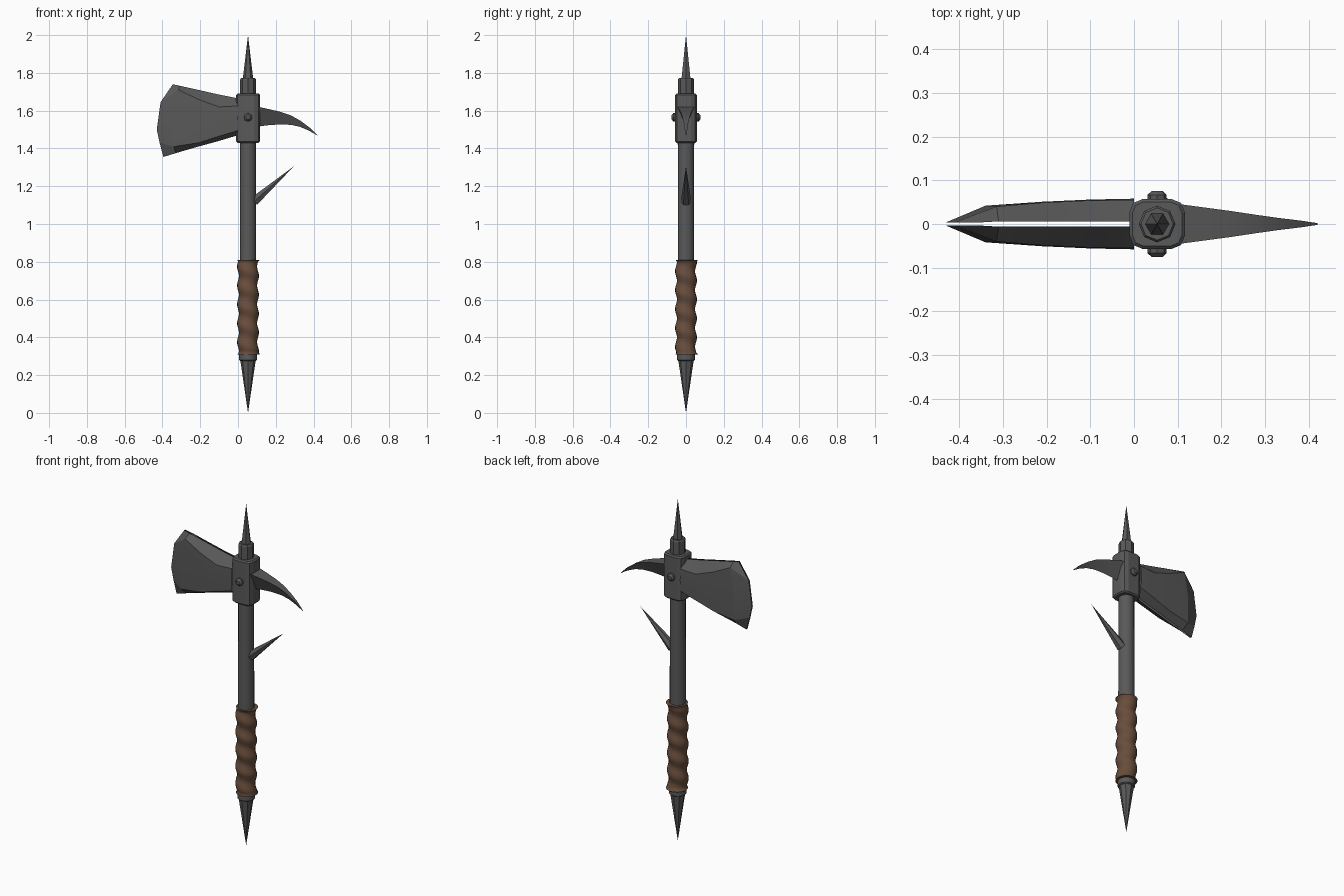
import bpy, bmesh, math
from mathutils import Vector

if "Cube" in bpy.data.objects:
    bpy.data.objects.remove(bpy.data.objects["Cube"])

CX = 0.053  # shaft axis


def make(name, verts, faces, smooth=None):
    me = bpy.data.meshes.new(name)
    me.from_pydata(verts, [], faces)
    bm = bmesh.new()
    bm.from_mesh(me)
    bmesh.ops.recalc_face_normals(bm, faces=bm.faces)
    bm.to_mesh(me)
    bm.free()
    ob = bpy.data.objects.new(name, me)
    bpy.context.collection.objects.link(ob)
    if smooth:
        bpy.ops.object.select_all(action='DESELECT')
        ob.select_set(True)
        bpy.context.view_layer.objects.active = ob
        bpy.ops.object.shade_smooth_by_angle(angle=math.radians(smooth))
    return ob


def loft(name, rings, smooth=None):
    """Skin a list of equal-length closed rings and cap both ends."""
    n = len(rings[0])
    verts = [p for r in rings for p in r]
    faces = [(i * n + j, i * n + (j + 1) % n, (i + 1) * n + (j + 1) % n, (i + 1) * n + j)
             for i in range(len(rings) - 1) for j in range(n)]
    faces += [tuple(range(n)), tuple(range(len(verts) - n, len(verts)))]
    return make(name, verts, faces, smooth)


def turned(name, profile, sides, smooth=None, wave=0.0):
    """Lathe (radius, z) pairs round the shaft axis; wave adds a helical bulge."""
    rings = []
    for r, z in profile:
        ring = []
        for k in range(sides):
            a = math.tau * k / sides
            q = r + wave * math.sin(math.tau * z / 0.1 + a)
            ring.append((CX + q * math.cos(a), q * math.sin(a), z))
        rings.append(ring)
    return loft(name, rings, smooth)


def spike(name, base, tip, r, sides):
    """Pointed cone from base to tip."""
    base, tip = Vector(base), Vector(tip)
    rot = (tip - base).to_track_quat('Z', 'Y')
    ring = [base + rot @ Vector((r * math.cos(math.tau * k / sides),
                                 r * math.sin(math.tau * k / sides), 0)) for k in range(sides)]
    faces = [(k, (k + 1) % sides, sides) for k in range(sides)] + [tuple(range(sides))]
    return make(name, ring + [tip], faces)


# Shaft and its end fittings
turned("shaft", [(0.044, 0.29), (0.042, 1.5)], 20, 40)
turned("top_socket", [(0.042, 1.6), (0.042, 1.765), (0.037, 1.772)], 8)
turned("bottom_ferrule", [(0.041, 0.275), (0.047, 0.28), (0.047, 0.32)], 16, 30)
spike("top_spike", (CX, 0, 1.765), (CX, 0, 2.0), 0.028, 6)
spike("bottom_spike", (CX, 0, 0.28), (CX, 0, 0.0), 0.041, 8)

# Wrapped leather grip
steps = 50
grip_profile = [(0.059 if i in (0, steps) else 0.053, 0.31 + 0.5 * i / steps)
                for i in range(steps + 1)]
grip = turned("grip", grip_profile, 20, 50, wave=0.005)
leather = bpy.data.materials.new("leather")
leather.diffuse_color = (0.14, 0.075, 0.045, 1)
leather.use_nodes = True
leather.node_tree.nodes["Principled BSDF"].inputs["Base Color"].default_value = leather.diffuse_color
grip.data.materials.append(leather)

steel = bpy.data.materials.new("dark_steel")
steel.diffuse_color = (0.10, 0.10, 0.10, 1)
steel.use_nodes = True
steel.node_tree.nodes["Principled BSDF"].inputs["Base Color"].default_value = steel.diffuse_color

# Head collar: bevelled block
bm = bmesh.new()
bmesh.ops.create_cube(bm, size=1)
bmesh.ops.scale(bm, vec=(0.127, 0.114, 0.26), verts=bm.verts)
bmesh.ops.translate(bm, vec=(CX, 0, 1.56), verts=bm.verts)
upright = [e for e in bm.edges if abs(e.verts[0].co.z - e.verts[1].co.z) > 0.1]
bmesh.ops.bevel(bm, geom=upright, offset=0.03, segments=2, profile=0.5, affect='EDGES')
rims = [e for e in bm.edges if abs(e.verts[0].co.z - e.verts[1].co.z) < 1e-4]
bmesh.ops.bevel(bm, geom=rims, offset=0.007, segments=1, affect='EDGES')
me = bpy.data.meshes.new("head_collar")
bm.to_mesh(me)
bm.free()
bpy.context.collection.objects.link(bpy.data.objects.new("head_collar", me))

# Bolt heads on the front and back of the collar
for label, s in (("front", -1), ("back", 1)):
    rings = [[(CX + r * math.cos(math.tau * k / 8), s * y, 1.565 + r * math.sin(math.tau * k / 8))
              for k in range(8)] for r, y in ((0.022, 0.05), (0.022, 0.067), (0.012, 0.076))]
    loft("bolt_" + label, rings)

# Axe blade: half shell of (x, z, y) columns from top edge to bottom edge, mirrored with a slit
columns = [
    [(0.0, 1.665, .006), (0.0, 1.625, .055), (0.0, 1.56, .058), (0.0, 1.495, .055), (0.0, 1.47, .006)],
    [(-.10, 1.685, .006), (-.10, 1.62, .054), (-.10, 1.56, .056), (-.10, 1.465, .052), (-.10, 1.44, .006)],
    [(-.21, 1.710, .006), (-.21, 1.66, .049), (-.21, 1.55, .051), (-.21, 1.43, .047), (-.21, 1.41, .006)],
    [(-.31, 1.732, .006), (-.315, 1.71, .040), (-.34, 1.56, .042), (-.34, 1.41, .040), (-.33, 1.375, .006)],
    [(-.345, 1.74, .004), (-.41, 1.645, .004), (-.43, 1.50, .004), (-.415, 1.43, .004), (-.395, 1.355, .004)],
]
verts = [(x, -y, z) for col in columns for x, z, y in col]
faces = [(i * 5 + j, i * 5 + j + 1, i * 5 + j + 6, i * 5 + j + 5) for i in range(4) for j in range(4)]
blade = make("axe_blade", verts, faces, 20)
mirror = blade.modifiers.new("mirror", 'MIRROR')
mirror.use_axis = (False, True, False)
mirror.use_mirror_merge = False

# Curved back pick: triangular section, flat on top, ridge underneath
pick = [(.10, 1.622, 1.515, .046), (.16, 1.609, 1.523, .038), (.22, 1.595, 1.527, .030),
        (.28, 1.575, 1.525, .021), (.33, 1.547, 1.514, .014), (.38, 1.51, 1.492, .008),
        (.42, 1.471, 1.468, .002)]
loft("back_pick", [[(x, -w, t), (x, w, t), (x, 0, b)] for x, t, b, w in pick], 25)

# Small angled side spike
spike("side_spike", (0.085, 0, 1.12), (0.295, 0, 1.305), 0.028, 6)

for ob in bpy.context.scene.objects:
    if not ob.data.materials:
        ob.data.materials.append(steel)
